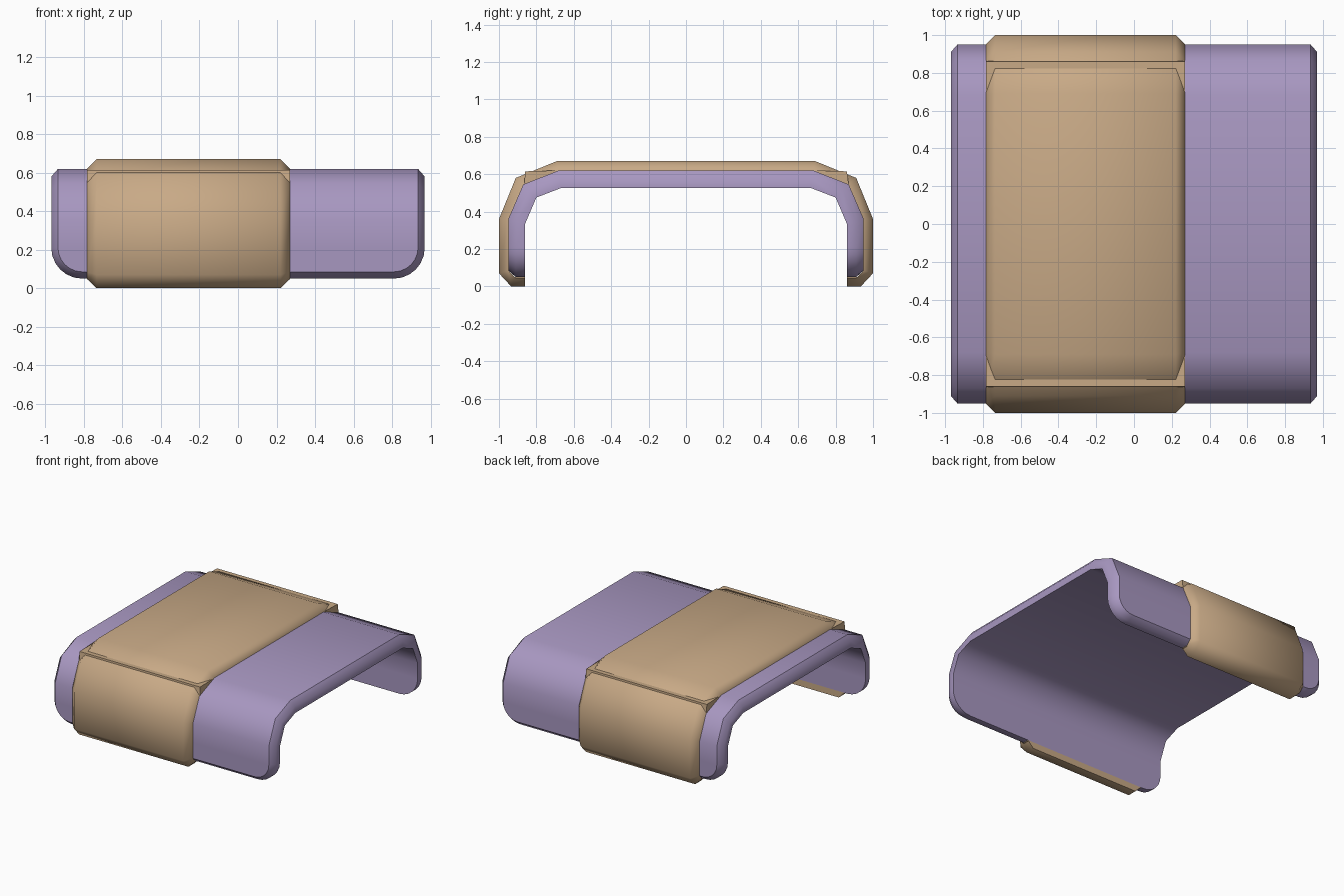
import bpy, bmesh, math

if "Cube" in bpy.data.objects:
    bpy.data.objects.remove(bpy.data.objects["Cube"])


def material(name, rgb):
    m = bpy.data.materials.new(name)
    m.use_nodes = True
    m.diffuse_color = (*rgb, 1)
    m.node_tree.nodes["Principled BSDF"].inputs["Base Color"].default_value = (*rgb, 1)
    return m


def arch(name, stations, x_centre, mat, angle):
    """Loft a bent plate. Each station holds the outer, rim and inner points
    of one edge; they are mirrored across x, then the whole leg across y."""
    back = [[(x, -y, z) for x, y, z in s] for s in reversed(stations)]
    bm = bmesh.new()
    rings = []
    for s in stations + back:
        ring = s + [(-x, y, z) for x, y, z in reversed(s)]
        rings.append([bm.verts.new((x + x_centre, y, z)) for x, y, z in ring])
    for a, b in zip(rings, rings[1:]):
        for i in range(6):
            j = (i + 1) % 6
            bm.faces.new((a[i], a[j], b[j], b[i]))
    # feet
    for r in (rings[0], rings[-1]):
        bm.faces.new((r[0], r[1], r[4], r[5]))
        bm.faces.new((r[1], r[2], r[3], r[4]))
    bmesh.ops.recalc_face_normals(bm, faces=bm.faces)
    mesh = bpy.data.meshes.new(name)
    bm.to_mesh(mesh)
    bm.free()
    mesh.materials.append(mat)
    obj = bpy.data.objects.new(name, mesh)
    bpy.context.collection.objects.link(obj)
    bpy.ops.object.select_all(action='DESELECT')
    obj.select_set(True)
    bpy.context.view_layer.objects.active = obj
    bpy.ops.object.shade_smooth_by_angle(angle=math.radians(angle))


purple = material("soft purple", (0.39, 0.31, 0.53))
tan = material("warm tan", (0.58, 0.40, 0.24))

# Long plate: rounded leg corners, then the bends of the arch
steps = 6
corner_x, corner_z, outer_r, rim_r = 0.81, 0.21, 0.125, 0.16
plate = []
for k in range(steps + 1):
    a = math.pi / 2 * k / steps
    plate.append([(corner_x + r * math.sin(a), -y, corner_z - r * math.cos(a))
                  for r, y in ((outer_r, 0.95), (rim_r, 0.91), (rim_r, 0.86))])
bends = [((0.95, 0.36), (0.91, 0.35), (0.86, 0.335)),
         ((0.87, 0.545), (0.84, 0.51), (0.80, 0.475)),
         ((0.68, 0.62), (0.675, 0.58), (0.67, 0.525))]
for bend in bends:
    plate.append([(corner_x + r, -y, z)
                  for r, (y, z) in zip((outer_r, rim_r, rim_r), bend)])
arch("arched_plate", plate, 0, purple, 47)

# Band wrapped over the plate, folded under the feet
outer = [(0.86, 0), (0.935, 0), (1, 0.07), (1, 0.36), (0.91, 0.58), (0.69, 0.67)]
edge = [(0.86, 0.05), (0.915, 0.05), (0.95, 0.085), (0.95, 0.36), (0.87, 0.545), (0.68, 0.62)]
band = []
for (oy, oz), (ey, ez) in zip(outer, edge):
    band.append([(0.478, -oy, oz), (0.5275, -ey, ez),
                 (0.5275, -max(ey - 0.005, 0.86), ez - 0.005)])
arch("wrapped_band", band, -0.257, tan, 60)
